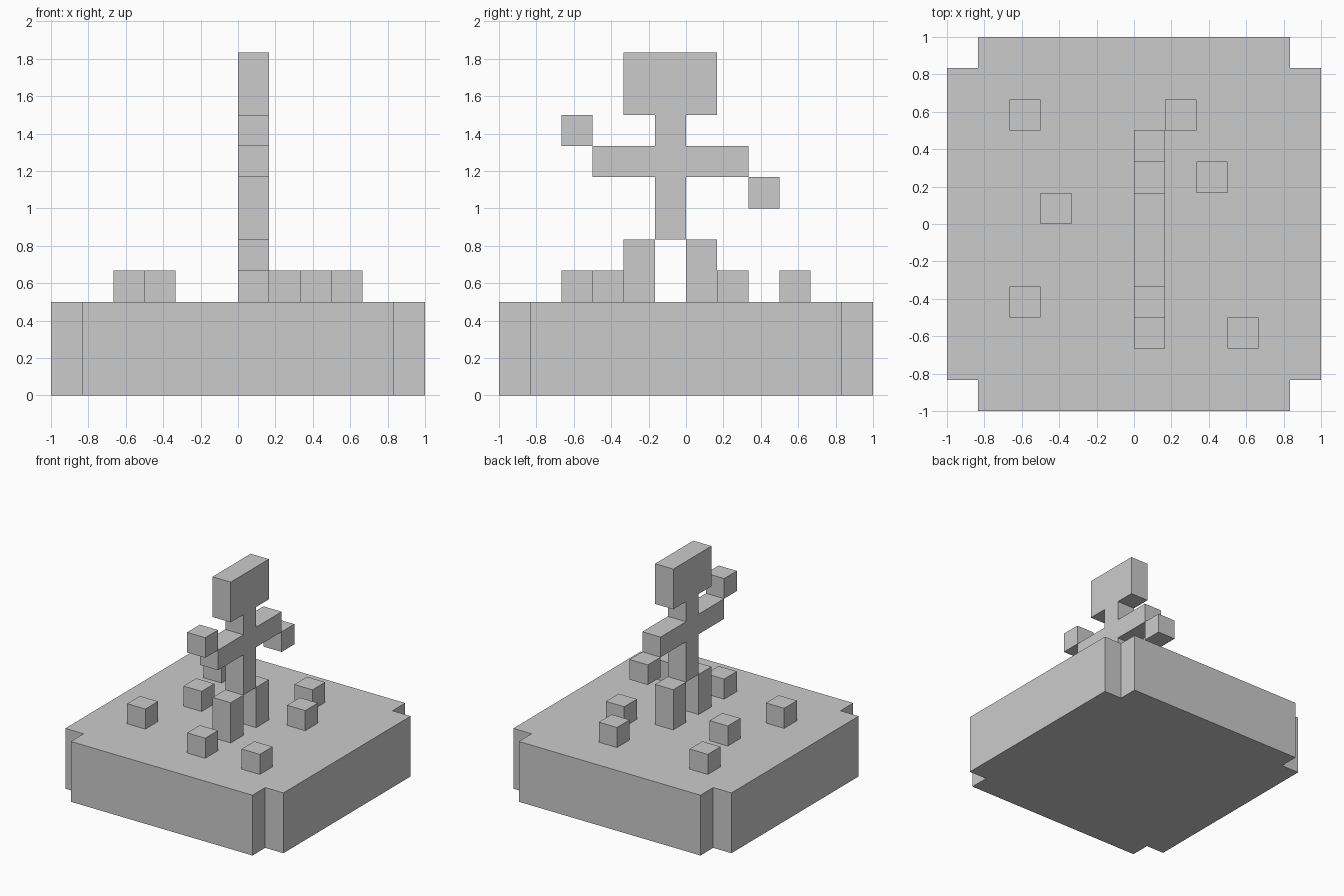
import bpy, bmesh
from mathutils import Vector

if "Cube" in bpy.data.objects:
    bpy.data.objects.remove(bpy.data.objects["Cube"])

U = 1 / 6  # one block


def finish(name, bm):
    bmesh.ops.recalc_face_normals(bm, faces=bm.faces)
    mesh = bpy.data.meshes.new(name)
    bm.to_mesh(mesh)
    bm.free()
    obj = bpy.data.objects.new(name, mesh)
    bpy.context.collection.objects.link(obj)
    return obj


def prism(name, outline, direction):
    """Extrude a flat outline (in blocks) along a direction (in blocks)."""
    bm = bmesh.new()
    face = bm.faces.new([bm.verts.new(Vector(p) * U) for p in outline])
    ext = bmesh.ops.extrude_face_region(bm, geom=[face], use_keep_orig=True)
    top = [v for v in ext["geom"] if isinstance(v, bmesh.types.BMVert)]
    bmesh.ops.translate(bm, verts=top, vec=Vector(direction) * U)
    return finish(name, bm)


def block(name, x, y, z, height=1):
    """One-block-wide box with its low corner at x, y, z."""
    outline = [(x, y, z), (x + 1, y, z), (x + 1, y + 1, z), (x, y + 1, z)]
    return prism(name, outline, (0, 0, height))


# Base slab with notched corners
quarter = [(6, 5), (5, 5), (5, 6)]
base = []
for i in range(4):
    for x, y in quarter:
        for _ in range(i):
            x, y = -y, x
        base.append((x, y, 0))
prism("base", base, (0, 0, 3))

# Torso, arms and head: half silhouette mirrored about y = -0.5
half = [(0.5, 5), (0.5, 7), (2.5, 7), (2.5, 8), (0.5, 8), (0.5, 9), (1.5, 9), (1.5, 11)]
outline = half + [(-y, z) for y, z in reversed(half)]
prism("figure_body", [(0, y - 0.5, z) for y, z in outline], (1, 0, 0))

# Legs
for i, y in enumerate((-2, 0)):
    block(f"leg_{i + 1}", 0, y, 3, height=2)

# Hands, one raised and one lowered
block("raised_hand", 0, -4, 8)
block("lowered_hand", 0, 2, 6)

# Loose blocks scattered on the base
for i, (x, y) in enumerate([(-4, 3), (1, 3), (2, 1), (-3, 0), (-4, -3), (3, -4), (0, -4)]):
    block(f"ground_block_{i + 1}", x, y, 3)
